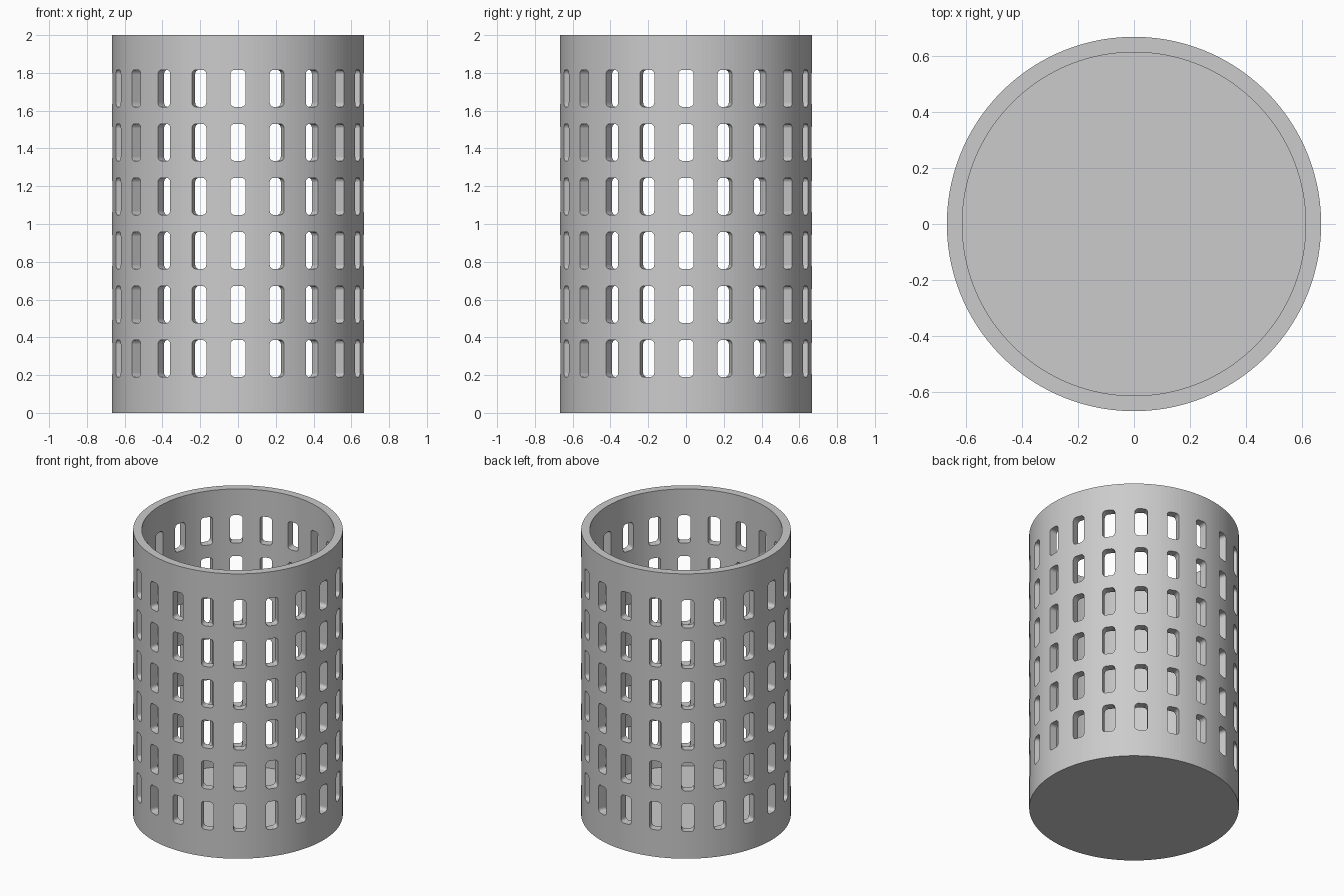
import bpy, bmesh, math
from mathutils import Matrix, Vector

OUTER, INNER, HEIGHT, FLOOR = 0.667, 0.612, 2.0, 0.055
SEGMENTS = 160
COLUMNS, ROWS = 20, 6
FIRST_ROW, ROW_STEP = 0.288, 0.286
SLOT_W, SLOT_H, CORNER = 0.08, 0.196, 0.022

if "Cube" in bpy.data.objects:
    bpy.data.objects.remove(bpy.data.objects["Cube"], do_unlink=True)

grey = bpy.data.materials.new("light grey")
grey.use_nodes = True
colour = (0.6, 0.6, 0.6, 1)
grey.diffuse_color = colour
grey.node_tree.nodes["Principled BSDF"].inputs["Base Color"].default_value = colour


def make_object(name, bm):
    bmesh.ops.recalc_face_normals(bm, faces=bm.faces)
    mesh = bpy.data.meshes.new(name)
    bm.to_mesh(mesh)
    bm.free()
    mesh.materials.append(grey)
    obj = bpy.data.objects.new(name, mesh)
    bpy.context.collection.objects.link(obj)
    return obj


def slot_outline():
    """Rounded rectangle, x across and z up."""
    points = []
    for corner, (sx, sz) in enumerate([(1, 1), (-1, 1), (-1, -1), (1, -1)]):
        for step in range(5):
            a = math.radians(90 * corner + 22.5 * step)
            points.append((sx * (SLOT_W / 2 - CORNER) + CORNER * math.cos(a),
                           sz * (SLOT_H / 2 - CORNER) + CORNER * math.sin(a)))
    return points


# Open cup: rings from bottom rim up the outside and down to the inner floor
bm = bmesh.new()
rings = []
for radius, z in [(OUTER, 0), (OUTER, HEIGHT), (INNER, HEIGHT), (INNER, FLOOR)]:
    ring = [bm.verts.new((radius * math.cos(math.tau * i / SEGMENTS),
                          radius * math.sin(math.tau * i / SEGMENTS), z))
            for i in range(SEGMENTS)]
    rings.append(ring)
for low, high in zip(rings, rings[1:]):
    for i in range(SEGMENTS):
        j = (i + 1) % SEGMENTS
        bm.faces.new((low[i], low[j], high[j], high[i]))
bm.faces.new(rings[0])
bm.faces.new(rings[-1])
basket = make_object("slotted_basket", bm)

# Rounded slot cutters around the wall
bm = bmesh.new()
outline = slot_outline()
for row in range(ROWS):
    for column in range(COLUMNS):
        turn = Matrix.Rotation(math.tau * column / COLUMNS, 3, 'Z')
        lift = Vector((0, 0, FIRST_ROW + row * ROW_STEP))
        near, far = [[bm.verts.new(turn @ Vector((x, y, z)) + lift) for x, z in outline]
                     for y in (-INNER + 0.06, -OUTER - 0.06)]
        bm.faces.new(near)
        bm.faces.new(far)
        for i in range(len(outline)):
            j = (i + 1) % len(outline)
            bm.faces.new((near[i], near[j], far[j], far[i]))
cutter = make_object("slot_cutter", bm)
cutter.hide_render = True

# Cut the slots, then drop the cutter
cut = basket.modifiers.new("slots", 'BOOLEAN')
cut.operation = 'DIFFERENCE'
cut.solver = 'EXACT'
cut.object = cutter
bpy.context.view_layer.objects.active = basket
basket.select_set(True)
bpy.ops.object.modifier_apply(modifier=cut.name)
bpy.data.objects.remove(cutter, do_unlink=True)
